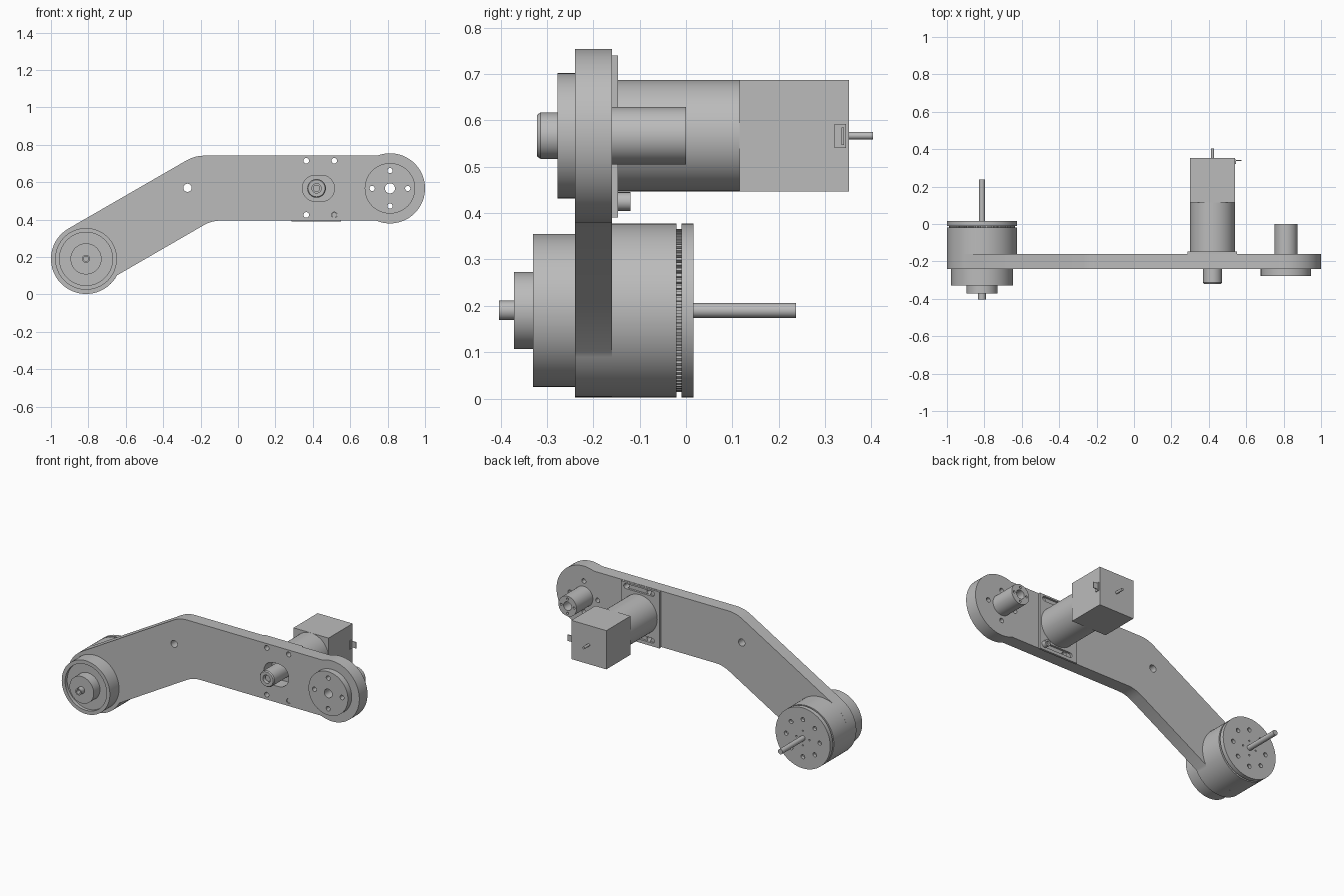
import bpy, bmesh
from math import sin, cos, radians, pi
from mathutils import Vector

cube = bpy.data.objects.get("Cube")
if cube:
    bpy.data.objects.remove(cube, do_unlink=True)

grey = bpy.data.materials.new("machined_grey")
grey.use_nodes = True
tone = (0.5, 0.5, 0.5, 1)
grey.diffuse_color = tone
grey.node_tree.nodes["Principled BSDF"].inputs["Base Color"].default_value = tone


# ---- outlines in the x-z plane ----
def arc(x, z, r, a0, a1, n=32):
    return [(x + r * cos(radians(a0 + (a1 - a0) * i / n)),
             z + r * sin(radians(a0 + (a1 - a0) * i / n))) for i in range(n + 1)]


def circle(x, z, r, n=32):
    return arc(x, z, r, 0, 360, n)[:-1]


def slot(x, z, half, r):
    return arc(x + half, z, r, -90, 90, 16) + arc(x - half, z, r, 90, 270, 16)


def bolt_circle(x, z, dist, r, count):
    return [circle(x + dist * cos(2 * pi * i / count),
                   z + dist * sin(2 * pi * i / count), r, 16) for i in range(count)]


def rounded(corner, a, b, size=0.05):
    c, a, b = Vector(corner), Vector(a), Vector(b)
    p, q = c + (a - c).normalized() * size, c + (b - c).normalized() * size
    return [tuple(p * (1 - t) ** 2 + c * 2 * t * (1 - t) + q * t * t)
            for t in (0, 0.25, 0.5, 0.75, 1)]


# ---- solids ----
def finish(name, bm):
    bmesh.ops.recalc_face_normals(bm, faces=bm.faces)
    mesh = bpy.data.meshes.new(name)
    bm.to_mesh(mesh)
    bm.free()
    ob = bpy.data.objects.new(name, mesh)
    bpy.context.collection.objects.link(ob)
    mesh.materials.append(grey)
    return ob


def prisms(name, parts):
    bm = bmesh.new()
    for outline, y0, y1 in parts:
        face = bm.faces.new([bm.verts.new((x, y0, z)) for x, z in outline])
        new = bmesh.ops.extrude_face_region(bm, geom=[face])["geom"]
        bmesh.ops.translate(bm, vec=(0, y1 - y0, 0),
                            verts=[v for v in new if isinstance(v, bmesh.types.BMVert)])
    return finish(name, bm)


def lathe(name, x, z, profile, steps=64):
    bm = bmesh.new()
    vs = [bm.verts.new((x + r, y, z)) for r, y in profile]
    es = [bm.edges.new(pair) for pair in zip(vs, vs[1:])]
    if profile[0][0] > 0 and profile[-1][0] > 0:
        es.append(bm.edges.new((vs[-1], vs[0])))
    bmesh.ops.spin(bm, geom=vs + es, cent=(x, 0, z), axis=(0, 1, 0),
                   angle=2 * pi, steps=steps)
    bmesh.ops.remove_doubles(bm, verts=bm.verts, dist=0.0001)
    return finish(name, bm)


def box(name, x0, x1, y0, y1, z0, z1):
    return prisms(name, [([(x0, z0), (x1, z0), (x1, z1), (x0, z1)], y0, y1)])


def cut(ob, outlines, y0, y1):
    cutter = prisms("cutter", [(o, y0, y1) for o in outlines])
    cutter.hide_render = True
    mod = ob.modifiers.new("cut", "BOOLEAN")
    mod.operation, mod.solver, mod.object = "DIFFERENCE", "EXACT", cutter
    bpy.context.view_layer.objects.active = ob
    bpy.ops.object.modifier_apply(modifier=mod.name)
    bpy.data.objects.remove(cutter, do_unlink=True)


WX, WZ = -0.8125, 0.19      # drum axis
PX, PZ = 0.8125, 0.567      # pivot axis
MX, MZ = 0.42, 0.567        # motor axis
BACK, FRONT = -0.16, -0.24  # arm faces

# bent arm with its holes
left_end = arc(WX, WZ, 0.1875, 120, 332, 48)
right_end = arc(PX, PZ, 0.1875, -113.5, 111, 48)
low, high = (-0.14, 0.395), (-0.231, 0.742)
outline = (left_end + rounded(low, left_end[-1], right_end[0]) + right_end
           + rounded(high, right_end[-1], left_end[0]))
arm = prisms("bent_arm", [(outline, FRONT, BACK)])
pivot_holes = bolt_circle(PX, PZ, 0.095, 0.014, 4) + [circle(PX, PZ, 0.027)]
mount_holes = [circle(x, z, 0.015, 20) for x in (0.365, 0.515) for z in (0.425, 0.715)]
cut(arm, pivot_holes + mount_holes + [circle(-0.27, 0.57, 0.022), slot(0.43, MZ, 0.016, 0.07)],
    FRONT - 0.05, BACK + 0.05)

# pivot disc and rear boss
disc = lathe("pivot_disc", PX, PZ, [(0, -0.277), (0.135, -0.277), (0.135, FRONT), (0, FRONT)])
cut(disc, pivot_holes, -0.3, -0.2)
boss = lathe("pivot_boss", PX, PZ, [(0.027, BACK), (0.062, BACK), (0.062, 0), (0.027, 0)])
cut(boss, bolt_circle(PX, PZ, 0.044, 0.007, 4), -0.04, 0.02)

# motor mounting plate, with slots for its bolts
mount = box("motor_mount", 0.285, 0.55, BACK, -0.147, 0.39, 0.74)
cut(mount, [slot(0.425, z, 0.09, 0.015) for z in (0.425, 0.715)], -0.18, -0.13)
lathe("mount_bolt", 0.515, 0.425,
      [(0, -0.235), (0.014, -0.235), (0.014, -0.147), (0.02, -0.147),
       (0.02, -0.12), (0.01, -0.12), (0.01, -0.13), (0, -0.13)], 24)

# motor
lathe("motor_body", MX, MZ, [(0, -0.147), (0.12, -0.147), (0.12, 0.115), (0, 0.115)])
box("motor_housing", 0.30, 0.54, 0.115, 0.352, 0.447, 0.687)
lathe("motor_rear_shaft", MX, MZ, [(0, 0.35), (0.008, 0.35), (0.008, 0.403), (0, 0.403)], 20)
box("connector_base", 0.54, 0.545, 0.32, 0.345, 0.54, 0.592)
box("connector_tab", 0.54, 0.575, 0.336, 0.341, 0.547, 0.585)

# output hub in front of the motor
lathe("output_hub", MX, MZ, [(0.025, -0.321), (0.045, -0.321), (0.05, -0.314),
                             (0.05, BACK), (0.025, BACK)], 40)
lathe("output_shaft", MX, MZ, [(0, -0.305), (0.019, -0.305), (0.019, BACK), (0, BACK)], 24)

# drum behind the arm, with toothed ring and end flange
lathe("drum", WX, WZ, [(0, BACK), (0.1875, BACK), (0.1875, -0.02), (0, -0.02)])
teeth = []
for i in range(80):
    for r, step in ((0.166, 0), (0.166, 0.5), (0.176, 0.5), (0.176, 1)):
        a = 2 * pi * (i + step) / 80
        teeth.append((WX + r * cos(a), WZ + r * sin(a)))
ring = prisms("toothed_ring", [(teeth, -0.021, -0.009)])
flange = lathe("drum_flange", WX, WZ, [(0, -0.01), (0.1875, -0.01), (0.1875, 0.016), (0, 0.016)])
cut(flange, bolt_circle(WX, WZ, 0.115, 0.013, 8) + bolt_circle(WX, WZ, 0.045, 0.005, 4),
    -0.004, 0.03)
lathe("drum_shaft", WX, WZ, [(0, 0), (0.016, 0), (0.016, 0.237), (0, 0.237)], 24)

# front cap with recessed face, hub and bored tip
lathe("drum_front_cap", WX, WZ,
      [(0, FRONT), (0.165, FRONT), (0.165, -0.33), (0.142, -0.33), (0.142, -0.31),
       (0.083, -0.31), (0.083, -0.371), (0.021, -0.371), (0.021, -0.403),
       (0.013, -0.403), (0.013, -0.375), (0, -0.375)])

# smooth round walls, crisp edges
for ob in bpy.context.collection.objects:
    if ob.type == "MESH" and grey.name in ob.data.materials and ob is not ring:
        bpy.ops.object.select_all(action="DESELECT")
        ob.select_set(True)
        bpy.context.view_layer.objects.active = ob
        bpy.ops.object.shade_smooth_by_angle(angle=radians(30))
